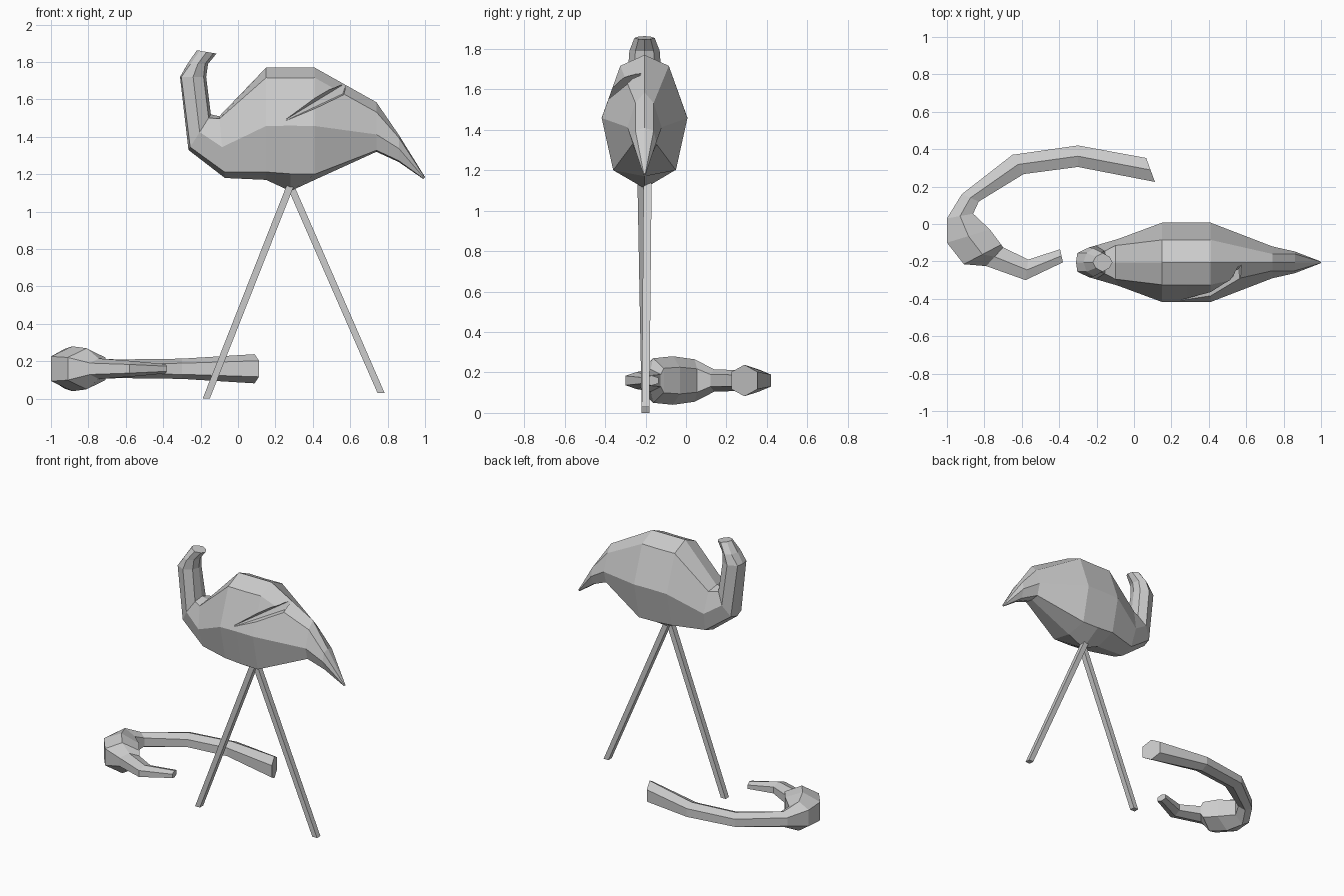
import bpy, bmesh
from mathutils import Vector

if "Cube" in bpy.data.objects:
    bpy.data.objects.remove(bpy.data.objects["Cube"])


def finish(name, bm):
    bmesh.ops.recalc_face_normals(bm, faces=bm.faces)
    me = bpy.data.meshes.new(name)
    bm.to_mesh(me)
    bm.free()
    ob = bpy.data.objects.new(name, me)
    bpy.context.collection.objects.link(ob)
    return ob


def loft(name, rings):
    """Skin a list of equal-length rings and cap both ends."""
    bm = bmesh.new()
    vs = [[bm.verts.new(p) for p in r] for r in rings]
    n = len(vs[0])
    for a, b in zip(vs, vs[1:]):
        for i in range(n):
            j = (i + 1) % n
            bm.faces.new((a[i], a[j], b[j], b[i]))
    bm.faces.new(vs[0])
    bm.faces.new(vs[-1])
    return finish(name, bm)


Y = -0.205  # symmetry plane of the standing part


def body_ring(top, bottom, *levels):
    """Eight-sided ring: top and bottom points, plus mirrored (fraction, half width) levels."""
    t = Vector((top[0], Y, top[1]))
    b = Vector((bottom[0], Y, bottom[1]))
    side = [(t.lerp(b, f), w) for f, w in levels]
    return ([t] + [p + Vector((0, w, 0)) for p, w in side] + [b]
            + [p - Vector((0, w, 0)) for p, w in reversed(side)])


# Body with broken neck stump and tail
body = loft("body", [
    body_ring((-.115, 1.845), (-.22, 1.863), (.15, .03), (.5, .05), (.85, .03)),
    body_ring((-.16, 1.79), (-.27, 1.79), (.15, .045), (.5, .075), (.85, .05)),
    body_ring((-.17, 1.72), (-.31, 1.72), (.1, .05), (.5, .08), (.95, .05)),
    body_ring((-.145, 1.52), (-.265, 1.33), (.1, .06), (.5, .09), (.92, .06)),
    body_ring((-.10, 1.51), (-.07, 1.18), (.04, .09), (.5, .125), (.9, .09)),
    body_ring((.15, 1.77), (.15, 1.17), (.09, .12), (.52, .212), (.93, .155)),
    body_ring((.28, 1.77), (.28, 1.11), (.085, .12), (.47, .212), (.86, .155)),
    body_ring((.41, 1.77), (.41, 1.17), (.09, .12), (.52, .212), (.95, .155)),
    body_ring((.74, 1.585), (.74, 1.32), (.2, .045), (.65, .085), (.97, .06)),
    body_ring((.86, 1.41), (.86, 1.265), (.1, .045), (.5, .058), (.95, .035)),
    body_ring((1.0, 1.185), (.99, 1.175), (.2, .004), (.5, .006), (.8, .004)),
])

# Split under the wing on the front side
bm = bmesh.new()
for p in [(.21, -.43, 1.465), (.41, -.40, 1.62), (.41, -.44, 1.55), (.42, -.34, 1.57),
          (.58, -.21, 1.69), (.57, -.36, 1.67), (.57, -.34, 1.62), (.56, -.24, 1.63)]:
    bm.verts.new(p)
bmesh.ops.convex_hull(bm, input=bm.verts)
cutter = finish("wing_split_cutter", bm)
cutter.hide_render = True
cutter.hide_viewport = True
mod = body.modifiers.new("wing_split", 'BOOLEAN')
mod.operation = 'DIFFERENCE'
mod.solver = 'EXACT'
mod.object = cutter


# Straight square legs
def square(x, y, z, r):
    return [(x + sx * r, y + sy * r, z)
            for sx, sy in ((-1, -1), (1, -1), (1, 1), (-1, 1))]


for name, ty, foot in (("left_leg", -.22, (-.17, -.2, 0)),
                       ("right_leg", -.19, (.765, -.2, .03))):
    loft(name, [square(.28, ty, 1.14, .02), square(*foot, .019)])


# Fallen neck, head and beak: outer point, inner point, half height
def neck_ring(o, i, h, z=.16):
    m = ((o[0] + i[0]) / 2, (o[1] + i[1]) / 2)
    return [(*m, z + h), (*o, z + .55 * h), (*o, z - .55 * h),
            (*m, z - h), (*i, z - .55 * h), (*i, z + .55 * h)]


loft("fallen_neck_and_head", [neck_ring(*s) for s in (
    ((.065, .353), (.112, .225), .078),
    ((-.30, .42), (-.30, .305), .054),
    ((-.65, .37), (-.59, .267), .05),
    ((-.92, .16), (-.83, .12), .055),
    ((-1.0, .03), (-.86, .055), .105),
    ((-1.0, -.10), (-.77, -.03), .12),
    ((-.91, -.215), (-.71, -.11), .11),
    ((-.79, -.225), (-.70, -.125), .055),
    ((-.58, -.30), (-.565, -.19), .042),
    ((-.38, -.205), (-.395, -.135), .025),
)])
